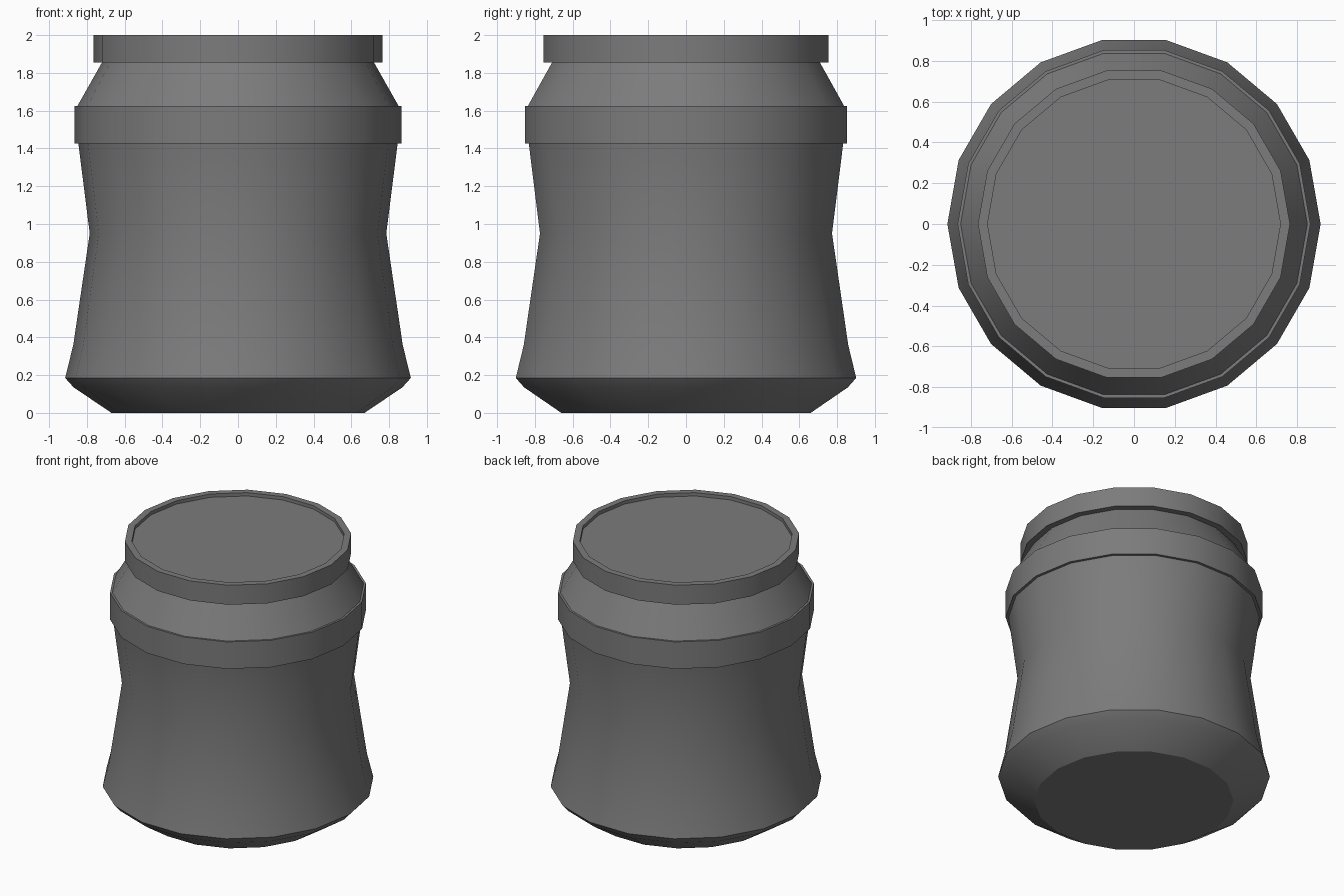
import bpy, bmesh
from math import cos, sin, tau, radians

SIDES = 18

cube = bpy.data.objects.get("Cube")
if cube:
    bpy.data.objects.remove(cube, do_unlink=True)

grey = bpy.data.materials.new("dark grey")
grey.use_nodes = True
GREY = (0.2, 0.2, 0.2, 1)
grey.diffuse_color = GREY
grey.node_tree.nodes["Principled BSDF"].inputs["Base Color"].default_value = GREY


def lathe(name, profile, cap_start=False, cap_end=False):
    """Turn a (radius, height) profile around z, with optional flat end caps."""
    bm = bmesh.new()
    rings = [[bm.verts.new((r * cos(tau * i / SIDES), r * sin(tau * i / SIDES), z))
              for i in range(SIDES)] for r, z in profile]
    for low, high in zip(rings, rings[1:]):
        for i in range(SIDES):
            j = (i + 1) % SIDES
            bm.faces.new((low[i], low[j], high[j], high[i]))
    if cap_start:
        bm.faces.new(rings[0][::-1])
    if cap_end:
        bm.faces.new(rings[-1])
    mesh = bpy.data.meshes.new(name)
    bm.to_mesh(mesh)
    bm.free()
    mesh.materials.append(grey)
    obj = bpy.data.objects.new(name, mesh)
    bpy.context.collection.objects.link(obj)
    bpy.ops.object.select_all(action="DESELECT")
    obj.select_set(True)
    bpy.context.view_layer.objects.active = obj
    bpy.ops.object.shade_smooth_by_angle(angle=radians(30))
    return obj


# Waisted body with a chamfered foot
lathe("jar_body", [(0.67, 0), (0.87, 0.135), (0.915, 0.185), (0.872, 0.36),
                   (0.785, 0.95), (0.845, 1.425)], cap_start=True)

# Raised band around the top of the body
lathe("band", [(0.845, 1.425), (0.865, 1.425), (0.865, 1.625), (0.85, 1.625)])

# Sloping shoulder up to the neck
lathe("shoulder", [(0.85, 1.625), (0.72, 1.855)])

# Lid with a slightly sunken top
lathe("lid", [(0.72, 1.855), (0.765, 1.855), (0.765, 2), (0.718, 2),
              (0.718, 1.975)], cap_end=True)
